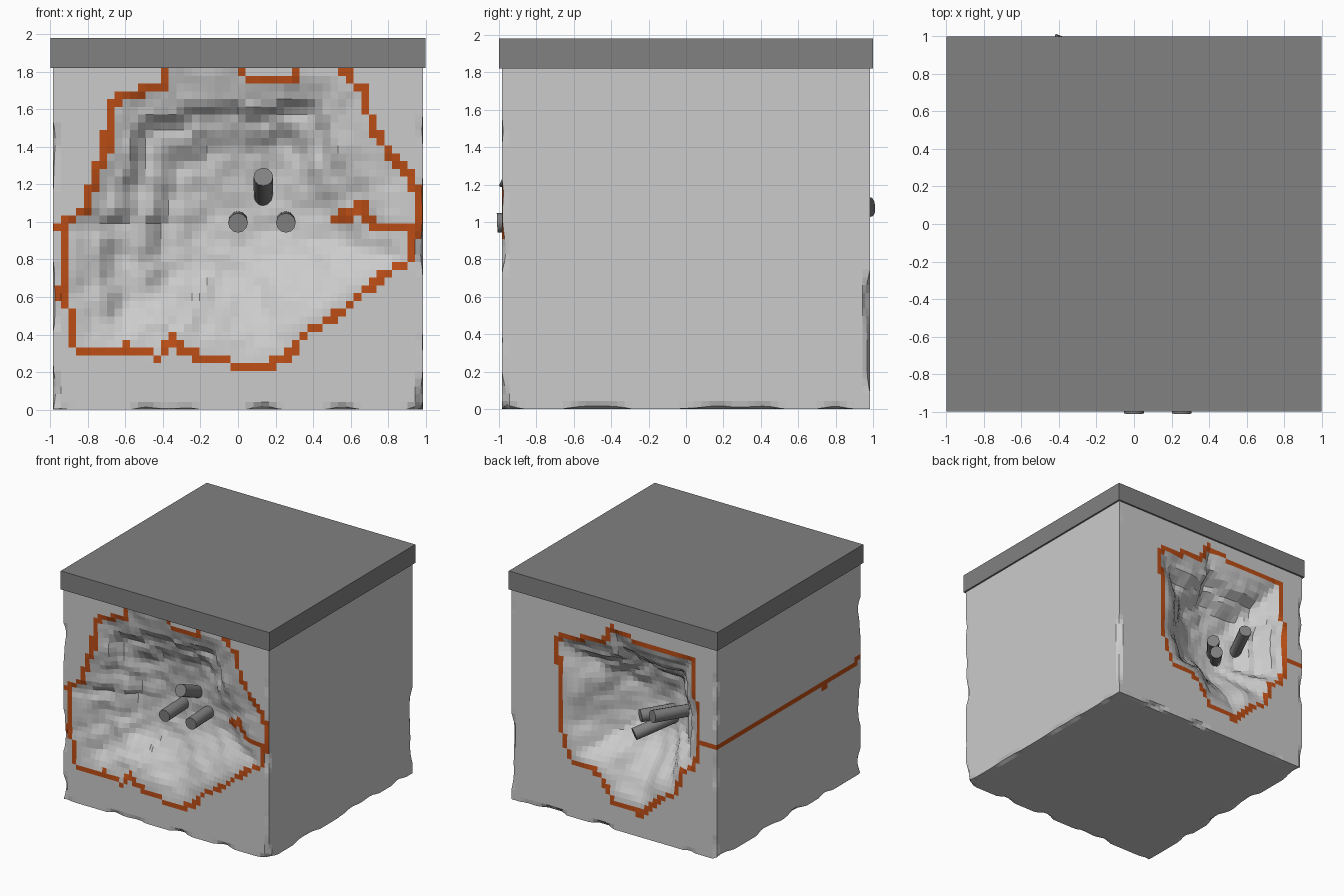
import bpy, bmesh, math
from mathutils import Vector, noise
from mathutils.geometry import intersect_point_line

if "Cube" in bpy.data.objects:
    bpy.data.objects.remove(bpy.data.objects["Cube"])

W, H, N, M = 0.985, 1.82, 48, 44      # half width, height, grid cells across and up

FRONT = [(-.95, .97), (-.80, 1.07), (-.77, 1.25), (-.70, 1.37), (-.69, 1.58), (-.62, 1.67), (-.40, 1.72),
         (-.37, 1.82), (.0, 1.82), (.07, 1.75), (.30, 1.76), (.33, 1.82), (.56, 1.82), (.60, 1.74),
         (.67, 1.72), (.71, 1.5), (.8, 1.37), (.93, 1.24), (.96, 1.1), (.93, .8), (.78, .72), (.5, .48),
         (.38, .42), (.22, .25), (0, .23), (-.1, .28), (-.25, .29), (-.35, .37), (-.42, .28),
         (-.6, .33), (-.77, .29), (-.87, .34), (-.88, .5), (-.95, .6), (-.91, .9)]
BACK = [(.55, 1.52), (.07, 1.62), (.03, 1.745), (-.3, 1.66), (-.74, 1.68), (-.75, 1.4), (-.82, 1.2), (-.80, .97),
        (-.77, .75), (-.64, .67), (-.6, .47), (-.43, .38), (-.25, .20), (.02, .25), (.15, .45), (.43, .50),
        (.52, .8), (.52, 1.15)]
FRONT_CRACKS = [[(1, .98), (.72, .97), (.66, 1.10)], [(.72, .97), (.65, 1.04), (.5, 1.03)],
                [(.63, 1.1), (.71, 1.0)], [(-.93, .97), (-1, 1.0)]]
BACK_CRACKS = [[(-.80, .97), (-1, .97)]]
SIDE_CRACKS = [[(-1, 1.0), (-.5, .95), (0, .99), (.5, .96), (1, .97)]]


def segments(lines):
    segs = [(Vector(a), Vector(b)) for ln in lines for a, b in zip(ln, ln[1:])]
    return [s for s in segs if not (s[0].y > 1.81 and s[1].y > 1.81)]


def distance(p, segs):
    best = 9
    for a, b in segs:
        q, t = intersect_point_line(p, a, b)
        best = min(best, (p - a.lerp(b, max(0, min(1, t)))).length)
    return best


def rim_fraction(p, centre, outline):
    """0 at the crater centre, 1 on the outline"""
    d, t = p - centre, 0
    for a, b in zip(outline, outline[1:] + outline[:1]):
        a, e = Vector(a) - centre, Vector(b) - Vector(a)
        den = d.x * e.y - d.y * e.x
        if abs(den) < 1e-9:
            continue
        k, u = (a.x * e.y - a.y * e.x) / den, (a.x * d.y - a.y * d.x) / den
        if k > 0 and 0 <= u <= 1:
            t = max(t, 1 / k)
    return t


def smooth(a, b, v):
    v = max(0, min(1, (v - a) / (b - a)))
    return v * v * (3 - 2 * v)


def crater(p, centre, outline, depth, seed):
    t = rim_fraction(p, centre, outline)
    if t >= 1:
        return 0
    t += .09 * noise.noise(Vector((p.x * 3, p.y * 3, seed)))
    steps = .16 * smooth(1, .82, t) + .36 * smooth(.82, .68, t) + .33 * smooth(.64, .46, t) + .15 * smooth(.45, .1, t)
    slope = smooth(1.0, .15, t)
    up = smooth(-.5, .4, (p.y - centre.y) - .6 * (p.x - centre.x))   # ledges on the upper left
    rough = .018 * noise.noise(Vector((p.x * 9, p.y * 9, seed + 5))) * smooth(1, .8, t)
    return max(0, depth * (steps * up + slope * (1 - up)) + rough)


def material(name, colour):
    m = bpy.data.materials.new(name)
    m.diffuse_color = (*colour, 1)
    m.use_nodes = True
    m.node_tree.nodes["Principled BSDF"].inputs["Base Color"].default_value = m.diffuse_color
    return m


concrete = material("concrete", (.62, .62, .62))
orange = material("crack_orange", (.50, .075, .008))
dark = material("dark_grey", (.22, .22, .22))

# Concrete block: six welded grids with dented front and back
bm = bmesh.new()


def grid(nu, nv, place, segs=()):
    vs = [[bm.verts.new(place(i / nu, j / nv)) for j in range(nv + 1)] for i in range(nu + 1)]
    for i in range(nu):
        for j in range(nv):
            f = bm.faces.new((vs[i][j], vs[i + 1][j], vs[i + 1][j + 1], vs[i][j + 1]))
            c = Vector(((i + .5) / nu * 2 * W - W, (j + .5) / nv * H))
            if segs and distance(c, segs) < .023:
                f.material_index = 1


def wall(side, outline, centre, depth, seed):
    def place(u, v):
        p = Vector((u * 2 * W - W, v * H))
        return p.x, side * (W - crater(p, Vector(centre), outline, depth, seed)), p.y
    return place


grid(N, M, wall(-1, FRONT, (.0, 1.0), .24, 1), segments([FRONT + FRONT[:1]] + FRONT_CRACKS))
grid(N, M, wall(1, BACK, (-.25, 1.0), .36, 8), segments([BACK + BACK[:1]] + BACK_CRACKS))
grid(N, M, lambda u, v: (-W, u * 2 * W - W, v * H), segments(SIDE_CRACKS))
grid(N, M, lambda u, v: (W, u * 2 * W - W, v * H))
for z in (0, H):
    grid(N, N, lambda u, v: (u * 2 * W - W, v * 2 * W - W, z))
bmesh.ops.remove_doubles(bm, verts=bm.verts, dist=.0005)

# Chipped edges along the front, back and foot
for v in bm.verts:
    x, y, z = v.co
    on = (abs(x) > W - .001, abs(y) > W - .001, z < .001)
    if sum(on) > 1:
        chip = .055 * max(0, noise.noise(v.co * 4.3 + Vector((3, 1, 7))) - .05)
        if on[0]:
            v.co.x -= math.copysign(chip * .6, x)
        if on[1]:
            v.co.y -= math.copysign(chip, y)
        if on[2]:
            v.co.z += chip
bmesh.ops.recalc_face_normals(bm, faces=bm.faces)
mesh = bpy.data.meshes.new("concrete_block")
bm.to_mesh(mesh)
bm.free()
mesh.materials.append(concrete)
mesh.materials.append(orange)
bpy.context.collection.objects.link(bpy.data.objects.new("concrete_block", mesh))

# Cap slab
bpy.ops.mesh.primitive_cube_add(size=1, location=(0, 0, 1.90))
slab = bpy.context.object
slab.name = "cap_slab"
slab.scale = (2, 2, .16)
slab.data.materials.append(dark)

# Bent reinforcing bars, running from the front crater to the back crater
BARS = [[(0, -1.01, .995), (0, -.6, 1.01), (-.42, .5, 1.0), (-.15, .84, .97)],
        [(.255, -1.01, .995), (.255, -.6, 1.01), (-.45, .5, 1.0), (-.134, .90, .83)],
        [(.135, -.98, 1.24), (.135, -.6, 1.08), (-.56, .58, 1.05), (-.37, .99, 1.08)]]
for n, pts in enumerate(BARS, 1):
    cu = bpy.data.curves.new(f"reinforcing_bar_{n}", 'CURVE')
    cu.dimensions = '3D'
    cu.bevel_depth = .052
    cu.bevel_resolution = 4
    cu.use_fill_caps = True
    sp = cu.splines.new('POLY')
    sp.points.add(len(pts) - 1)
    for q, p in zip(sp.points, pts):
        q.co = (*p, 1)
    cu.materials.append(dark)
    bpy.context.collection.objects.link(bpy.data.objects.new(cu.name, cu))
